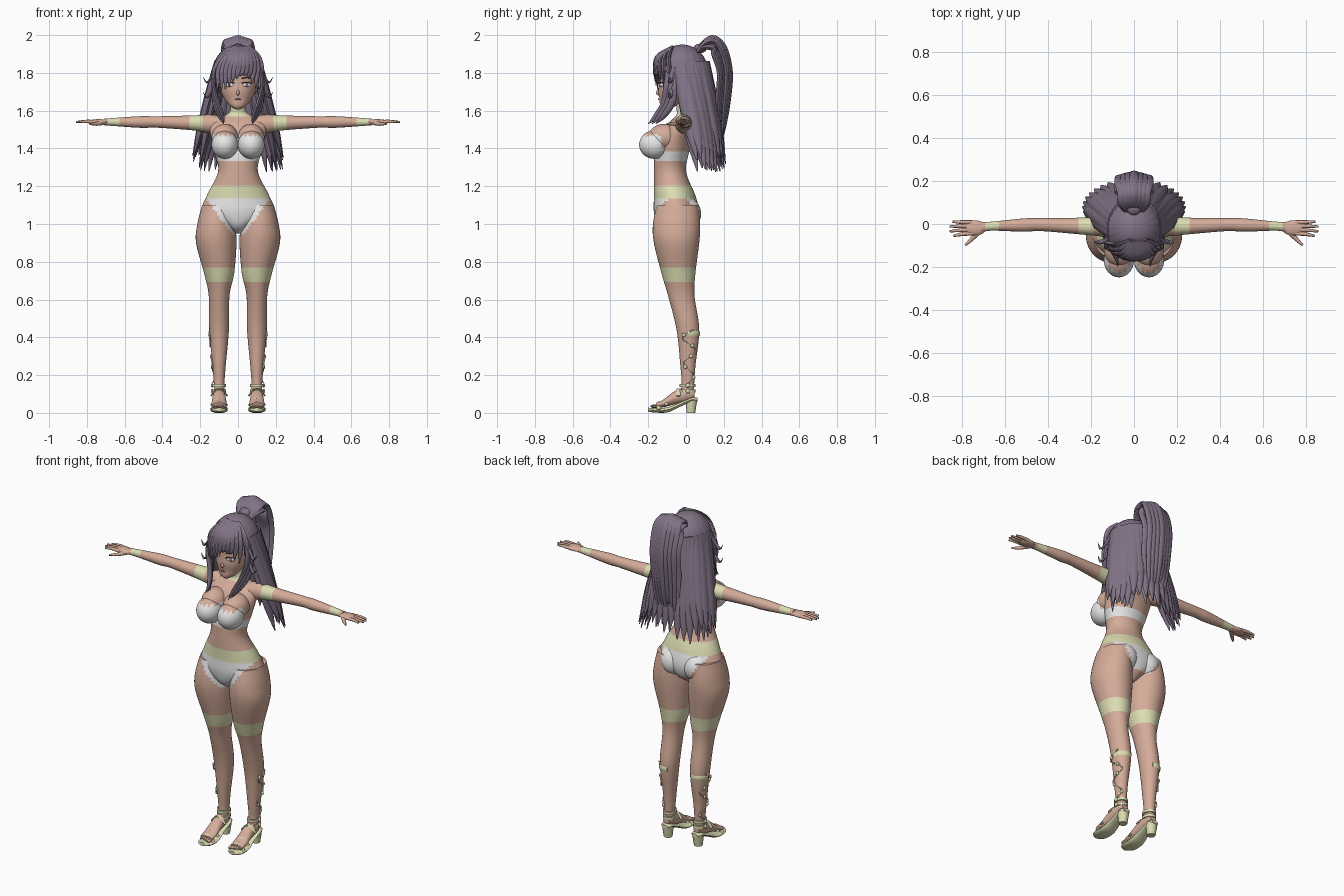
import bpy, bmesh, math, random
from math import sin, cos, pi, sqrt
from mathutils import Vector, Matrix

random.seed(4)
if "Cube" in bpy.data.objects:
    bpy.data.objects.remove(bpy.data.objects["Cube"])
X, Y, Z = Vector((1, 0, 0)), Vector((0, 1, 0)), Vector((0, 0, 1))


def material(name, red, green, blue):
    m = bpy.data.materials.new(name)
    m.use_nodes = True
    colour = (red, green, blue, 1)
    m.diffuse_color = colour
    m.node_tree.nodes["Principled BSDF"].inputs["Base Color"].default_value = colour
    return m


skin = material("skin", red=.66, green=.41, blue=.32)
white = material("white_cloth", red=.8, green=.8, blue=.8)
lime = material("pale_lime", red=.72, green=.72, blue=.45)
hair = material("dusty_purple_hair", red=.22, green=.17, blue=.24)
dark = material("dark_lash", red=.06, green=.04, blue=.06)
iris = material("violet_iris", red=.3, green=.2, blue=.4)
lip = material("rose_lip", red=.45, green=.17, blue=.15)
body_colours = [skin, white, lime]


def ring(x=0, y=0, z=0, wide=0, deep=0):
    """Cross-section: a centre and two radii, round when deep is not given."""
    return Vector((x, y, z, wide, deep or wide))


def spline(points, steps):
    """Smooth curve through the given cross-sections."""
    curve, last = [], len(points) - 1
    for i in range(last):
        b, c = points[i], points[i + 1]
        leave = (c - points[max(i - 1, 0)]) / 2
        arrive = (points[min(i + 2, last)] - b) / 2
        for k in range(steps):
            t = k / steps
            blend = t * t * (3 - 2 * t)
            curve.append(b * (1 - blend) + c * blend
                         + leave * t * (1 - t) ** 2 - arrive * t * t * (1 - t))
    return curve + [points[last]]


def tube(bm, points, hint=X, axis=None, sides=8, steps=4):
    """Loft cross-sections along a path; the wide radius follows hint."""
    path, loops = spline(points, steps), []
    for i, p in enumerate(path):
        before, after = path[max(i - 1, 0)], path[min(i + 1, len(path) - 1)]
        along = (axis or Vector(after[:3]) - Vector(before[:3])).normalized()
        u = (hint - along * hint.dot(along)).normalized()
        v = along.cross(u)
        turns = [2 * pi * k / sides for k in range(sides)]
        loops.append([bm.verts.new(Vector(p[:3]) + u * p[3] * cos(w) + v * p[4] * sin(w)) for w in turns])
    for a, b in zip(loops, loops[1:]):
        for k in range(sides):
            bm.faces.new((a[k - 1], a[k], b[k], b[k - 1]))
    bm.faces.new(loops[0])
    bm.faces.new(loops[-1])


def lock(bm, points, width, hint=X):
    """Flattened lock of hair that swells, then tapers to a tip."""
    rings = []
    for i, (x, y, z) in enumerate(points):
        t = i / (len(points) - 1)
        swell = width * max(.08, sqrt(abs(sin(pi * (.2 + .8 * t)))))
        rings.append(ring(x, y, z, wide=swell, deep=swell * .55))
    tube(bm, rings, hint)


def ball(bm, place, size, turn=0, sides=24):
    matrix = Matrix.Translation(place) @ Matrix.Rotation(turn, 4, "Z") @ Matrix.Diagonal((*size, 1))
    bmesh.ops.create_uvsphere(bm, u_segments=sides, v_segments=sides * 2 // 3, radius=1, matrix=matrix)


def finish(name, bm, colours, rule=None, mirrored=False):
    bmesh.ops.recalc_face_normals(bm, faces=bm.faces)
    if rule:
        for face in bm.faces:
            face.material_index = rule(face.calc_center_median())
    mesh = bpy.data.meshes.new(name)
    bm.to_mesh(mesh)
    bm.free()
    part = bpy.data.objects.new(name, mesh)
    bpy.context.collection.objects.link(part)
    for colour in colours:
        mesh.materials.append(colour)
    bpy.ops.object.select_all(action="DESELECT")
    part.select_set(True)
    bpy.context.view_layer.objects.active = part
    bpy.ops.object.shade_smooth_by_angle(angle=math.radians(50))
    if mirrored:
        part.modifiers.new("Mirror", "MIRROR")


SKIN, CLOTH, TRIM = range(3)


def clothing(c):
    """Skin, cloth or trim for a point on the body."""
    x, y, z = abs(c.x), c.y, c.z
    if z > 1.45:
        armband, wristband = .19 < x < .26, .63 < x < .69
        choker = x < .06 and 1.57 < z < 1.63
        return TRIM if armband or wristband or choker else SKIN
    if 1.34 < z < 1.39:
        return CLOTH
    waistband, garter = 1.14 < z < 1.2, .69 < z < .77
    if waistband or garter:
        return TRIM
    front = y < -.07 and x < .04 + (z - .96) * .75
    back = y > -.01 and z > .99 and x < .06 + (z - .99) * .65
    return CLOTH if .94 < z < 1.2 and (front or back) else SKIN


def cups(c):
    """Cloth over the lower, forward part of the bust, with a wavy hem."""
    hem = 1.47 + .006 * sin(c.x * 260)
    return CLOTH if c.z < hem and (c.y < -.13 or c.z < 1.4) else SKIN


# Torso with neck and seat
bm = bmesh.new()
tube(bm, [ring(z=.95, y=-.05, wide=.02, deep=.05), ring(z=.99, y=-.05, wide=.08, deep=.1),
          ring(z=1.06, y=-.05, wide=.19, deep=.12), ring(z=1.15, y=-.06, wide=.165, deep=.11),
          ring(z=1.28, y=-.085, wide=.105, deep=.085), ring(z=1.4, y=-.07, wide=.13, deep=.09),
          ring(z=1.51, y=-.04, wide=.15, deep=.07), ring(z=1.555, y=-.02, wide=.12, deep=.05),
          ring(z=1.58, y=-.01, wide=.06, deep=.04), ring(z=1.61, y=-.01, wide=.04),
          ring(z=1.7, y=-.02, wide=.04)], axis=Z, sides=56, steps=7)
for side in (-1, 1):
    ball(bm, (side * .08, -.01, 1.055), (.085, .09, .09), sides=36)
finish("torso", bm, body_colours, clothing)

# Bust and cups
bm = bmesh.new()
ball(bm, (.07, -.115, 1.46), (.07, .085, .07), sides=32)
ball(bm, (.07, -.168, 1.42), (.07, .08, .075), sides=40)
finish("bust", bm, body_colours, cups, mirrored=True)

# Legs
bm = bmesh.new()
tube(bm, [ring(x=.105, y=-.045, z=1.1, wide=.085, deep=.11), ring(x=.115, y=-.05, z=1, wide=.1, deep=.125),
          ring(x=.115, y=-.05, z=.9, wide=.107, deep=.12), ring(x=.1, y=-.04, z=.74, wide=.08, deep=.09),
          ring(x=.1, y=-.025, z=.62, wide=.055, deep=.07), ring(x=.1, y=.01, z=.44, wide=.052, deep=.06),
          ring(x=.1, y=.01, z=.25, wide=.035, deep=.04), ring(x=.1, y=.01, z=.15, wide=.028, deep=.033),
          ring(x=.1, y=0, z=.09, wide=.03, deep=.036)], axis=Z, sides=40, steps=10)
finish("legs", bm, body_colours, clothing, mirrored=True)

# Feet and toes
bm = bmesh.new()
tube(bm, [ring(x=.1, y=.045, z=.1, wide=.02), ring(x=.1, y=.01, z=.1, wide=.03, deep=.04),
          ring(x=.1, y=-.06, z=.08, wide=.035), ring(x=.1, y=-.12, z=.05, wide=.04, deep=.02),
          ring(x=.1, y=-.16, z=.04, wide=.038, deep=.012)], axis=Y, sides=20)
for k in range(5):
    ball(bm, (.07 + .014 * k, -.17 + .006 * k, .035), (.009, .02, .009), sides=10)
finish("feet", bm, [skin], mirrored=True)

# Sandals: sole, block heel, straps and ankle bands
bm = bmesh.new()
tube(bm, [ring(x=.1, y=.06, z=.07, wide=.02, deep=.01), ring(x=.1, y=.03, z=.07, wide=.035, deep=.012),
          ring(x=.1, y=-.04, z=.04, wide=.036, deep=.012), ring(x=.1, y=-.1, z=.016, wide=.045, deep=.014),
          ring(x=.1, y=-.17, z=.014, wide=.044, deep=.012), ring(x=.1, y=-.2, z=.018, wide=.02, deep=.01)],
     axis=Y, sides=14)
tube(bm, [ring(x=.1, y=.026, wide=.024), ring(x=.1, y=.028, z=.07, wide=.033)], axis=Z, sides=10)
for y, top in ((-.145, .055), (-.105, .075), (-.04, .125)):
    arch = [ring(.1 + k * .022, y, top - .009 * k * k, wide=.01, deep=.005) for k in range(-2, 3)]
    tube(bm, arch, hint=Y, sides=6)
for z in (.115, .145):
    tube(bm, [ring(x=.1, y=.008, z=z + k, wide=.036, deep=.042) for k in (-.008, .008)],
         axis=Z, sides=20, steps=1)
    ball(bm, (.136, .01, z), (.008, .012, .012), sides=8)
finish("sandals", bm, [lime], mirrored=True)

# Laces climbing the calves, with small leaf ornaments and a rear band
bm = bmesh.new()
lace = []
for k in range(11):
    z, w = .16 + .028 * k, .2 + .75 * sin(k * 1.3)
    reach = .034 + .095 * max(z - .19, 0)
    lace.append(ring(.1 + reach * cos(w), .01 + reach * 1.1 * sin(w), z, wide=.004))
    if k % 2:
        ball(bm, lace[-1][:3], (.008, .011, .011), sides=6)
tube(bm, lace, sides=6)
band = [ring(.1 + .054 * cos(w), .01 + .062 * sin(w), .42, wide=.014, deep=.003) for w in (0, .5, 1, 1.5, 2)]
tube(bm, band, hint=Z, sides=6)
finish("calf_laces", bm, [lime], mirrored=True)

# Arms
bm = bmesh.new()
tube(bm, [ring(x=.09, y=-.02, z=1.525, wide=.045), ring(x=.15, y=-.01, z=1.53, wide=.048, deep=.05),
          ring(x=.23, y=-.01, z=1.535, wide=.04), ring(x=.43, y=-.003, z=1.54, wide=.03),
          ring(x=.51, y=-.005, z=1.54, wide=.031), ring(x=.66, y=-.01, z=1.54, wide=.021),
          ring(x=.71, y=-.015, z=1.54, wide=.025, deep=.017)], hint=Y, axis=X, sides=28, steps=12)
finish("arms", bm, body_colours, clothing, mirrored=True)

# Hands with four fingers and a thumb
bm = bmesh.new()
ball(bm, (.74, -.018, 1.54), (.053, .035, .015))
for k in range(4):
    y, tip = -.043 + .017 * k, .84 + .02 * sin(k)
    tube(bm, [ring(.75, y, 1.54, wide=.01), ring(.8, y * 1.1, 1.543, wide=.009),
              ring(tip, y * 1.3, 1.54, wide=.005)], hint=Y)
tube(bm, [ring(.715, -.03, 1.537, wide=.013), ring(.75, -.066, 1.53, wide=.01),
          ring(.785, -.1, 1.53, wide=.005)], hint=Y)
finish("hands", bm, [skin], mirrored=True)

# Head with nose, then the mouth
bm = bmesh.new()
tube(bm, [ring(z=1.607, y=-.11, wide=.012), ring(z=1.625, y=-.095, wide=.042),
          ring(z=1.66, y=-.07, wide=.07), ring(z=1.7, y=-.05, wide=.09, deep=.097),
          ring(z=1.75, y=-.04, wide=.1, deep=.105), ring(z=1.82, y=-.03, wide=.1, deep=.11),
          ring(z=1.89, y=-.02, wide=.07), ring(z=1.92, y=-.02, wide=.02)], axis=Z, sides=36)
ball(bm, (0, -.146, 1.695), (.009, .014, .014), sides=12)
finish("head", bm, [skin])
bm = bmesh.new()
ball(bm, (0, -.145, 1.66), (.016, .004, .004), sides=12)
finish("mouth", bm, [lip])

# Eyes, lashes and brows
for name, y, size, colour in (("eye_whites", -.131, (.023, .007, .012), white),
                              ("irises", -.134, (.01, .007, .011), iris)):
    bm = bmesh.new()
    ball(bm, (.045, y, 1.737), size, turn=.42, sides=16)
    finish(name, bm, [colour], mirrored=True)
bm = bmesh.new()
for z in (1.75, 1.775):
    tube(bm, [ring(.02, -.147, z - .004, wide=.003), ring(.045, -.139, z, wide=.003),
              ring(.07, -.12, z - .004, wide=.002)], hint=Z, sides=6)
finish("lashes_and_brows", bm, [dark], mirrored=True)

# Scalp of fluted hair, open over the face
bm = bmesh.new()
ball(bm, (0, 0, 1.8), (.134, .138, .15), sides=64)
for v in bm.verts:
    flute = 1 + .012 * sin(20 * math.atan2(v.co.x, v.co.y))
    v.co = (v.co.x * flute, v.co.y * flute - .02, v.co.z)
centres = [(face, face.calc_center_median()) for face in bm.faces]
opening = [face for face, c in centres if c.z < 1.69 or (c.y < -.06 and c.z < 1.83)]
bmesh.ops.delete(bm, geom=opening, context="FACES")
finish("scalp_hair", bm, [hair])

# Long back hair in two layers of tapered locks
bm = bmesh.new()
for layer, count in ((1, 21), (.86, 16)):
    for k in range(count):
        w = math.radians(200 * k / (count - 1) - 100)
        across, behind = layer * sin(w), layer * cos(w)
        length = random.uniform(.49, .59)
        drops = [i / 4 for i in range(5)]
        lock(bm, [(across * (.11 + .13 * d), behind * .13 - .02 + .1 * d, 1.86 - length * d) for d in drops],
             width=.037, hint=Vector((cos(w), -sin(w), 0)))
finish("back_hair", bm, [hair])

# Fringe swept to both sides of an off-centre parting
bm = bmesh.new()
for k in range(-6, 7):
    x = .02 * k
    y = -.02 - .145 * sqrt(1 - (x / .137) ** 2)
    tip = 1.7 + max(0, .1 - abs(x - .03)) + random.uniform(-.01, .01)
    lock(bm, [(.02 + x / 4, -.075, 1.935), (.015 + x * .7, y * .8 - .02, 1.885),
              (x, y, 1.81), (x - .008, y, tip)], width=.021)
finish("fringe", bm, [hair])

# Side locks curling forward, and flicked wisps
bm = bmesh.new()
for d in (0, .02, .04):
    lock(bm, [(.115, -.045 - d, 1.84), (.13, -.06 - d, 1.74), (.125 - d / 2, -.075 - d, 1.64),
              (.1 - d / 2, -.12 - d, 1.57), (.075, -.16 - d, 1.53)], width=.019, hint=Y)
for z in (1.78, 1.7):
    lock(bm, [(.11, -.07, z + .06), (.14, -.08, z), (.165, -.085, z - .03), (.185, -.085, z)],
         width=.011, hint=Y)
finish("side_locks", bm, [hair], mirrored=True)

# High ponytail
bm = bmesh.new()
for k in range(-3, 4):
    for inner in (0, .04):
        x, low = k * .018, inner + abs(k) * .006
        lock(bm, [(x / 2, .06, 1.91), (x, .1, 1.965 - low / 2), (x, .15, 1.985 - low),
                  (x * 1.2, .205 - low, 1.93 - low / 2), (x * 1.2, .235 - low, 1.8),
                  (x * 1.2, .225 - low, 1.65), (x * 1.1, .205 - low / 2, 1.52),
                  (x, .19, random.uniform(1.41, 1.48))], width=.026)
ball(bm, (0, .075, 1.93), (.035, .035, .025), sides=16)
finish("ponytail", bm, [hair])
